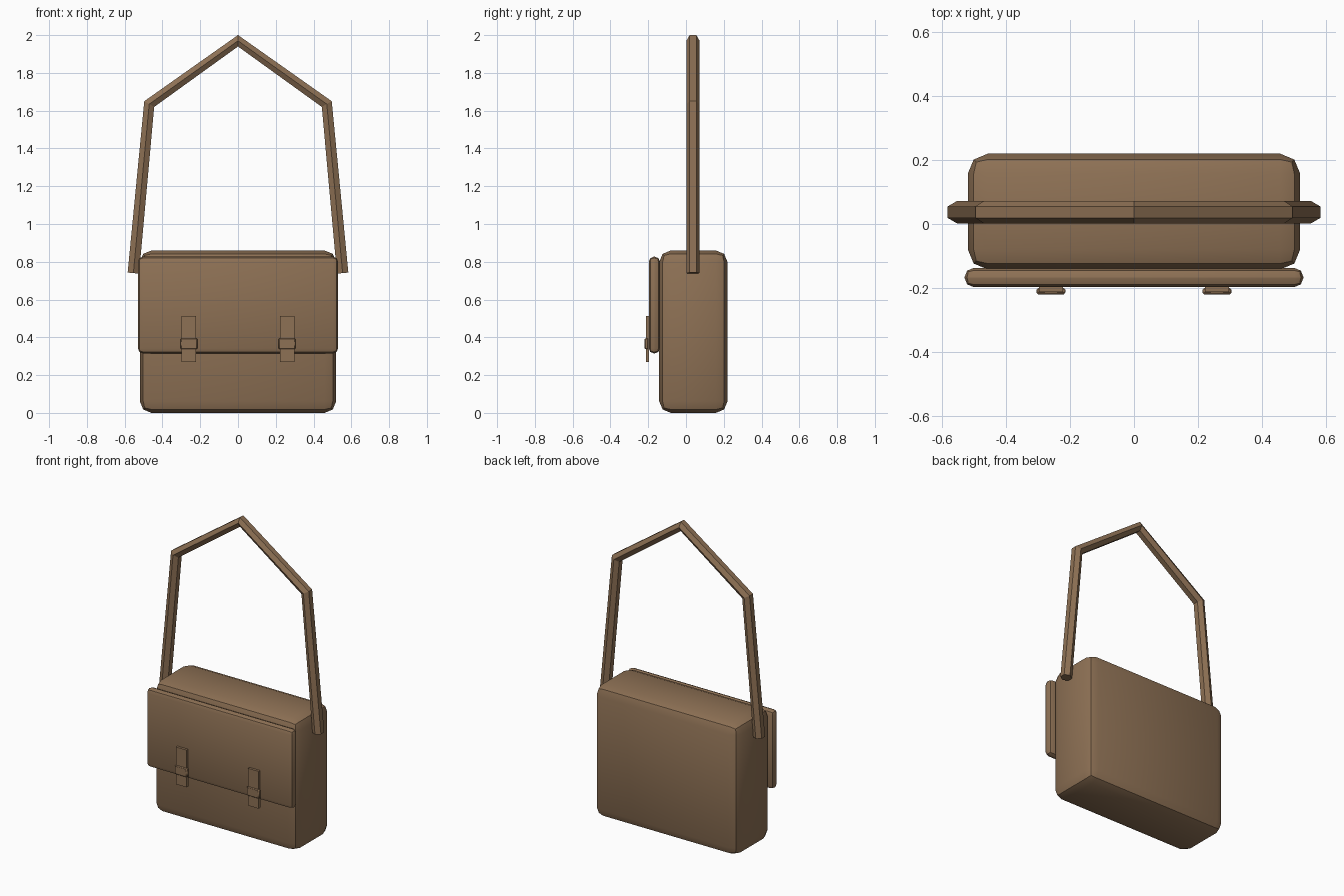
import bpy, bmesh, math
from mathutils import Vector

if "Cube" in bpy.data.objects:
    bpy.data.objects.remove(bpy.data.objects["Cube"])

brown = bpy.data.materials.new("brown leather")
brown.diffuse_color = (0.27, 0.165, 0.09, 1)
brown.use_nodes = True
brown.node_tree.nodes["Principled BSDF"].inputs["Base Color"].default_value = brown.diffuse_color


def finish(name, bm, smooth):
    bmesh.ops.recalc_face_normals(bm, faces=bm.faces)
    mesh = bpy.data.meshes.new(name)
    bm.to_mesh(mesh)
    bm.free()
    mesh.materials.append(brown)
    obj = bpy.data.objects.new(name, mesh)
    bpy.context.collection.objects.link(obj)
    if smooth:
        bpy.ops.object.select_all(action='DESELECT')
        obj.select_set(True)
        bpy.context.view_layer.objects.active = obj
        bpy.ops.object.shade_smooth_by_angle(angle=math.radians(40))
    return obj


def box(name, x, y, z, bevel=0.0, segments=2):
    """Box from (min, max) ranges with rounded edges."""
    bm = bmesh.new()
    bmesh.ops.create_cube(bm, size=1)
    for v in bm.verts:
        v.co = Vector([(a + b) / 2 + c * (b - a) for c, (a, b) in zip(v.co, (x, y, z))])
    if bevel:
        bmesh.ops.bevel(bm, geom=bm.edges[:], offset=bevel, segments=segments,
                        profile=0.5, affect='EDGES', clamp_overlap=True)
    return finish(name, bm, bevel > 0)


# Bag body and front flap
box("bag_body", (-0.52, 0.52), (-0.142, 0.22), (0, 0.86), 0.062)
box("front_flap", (-0.53, 0.53), (-0.197, -0.138), (0.315, 0.827), 0.027)

# Two closing straps with buckles
for side, label in ((-1, "left"), (1, "right")):
    cx = side * 0.26
    box(label + "_closing_strap", (cx - 0.038, cx + 0.038), (-0.213, -0.195), (0.27, 0.513))
    box(label + "_buckle", (cx - 0.045, cx + 0.045), (-0.22, -0.2), (0.337, 0.395), 0.005, 1)

# Shoulder strap: hexagonal section swept along an angular path
path = [Vector((x, 0.037, z)) for x, z in
        ((-0.554, 0.74), (-0.47, 1.635), (0, 1.97), (0.47, 1.635), (0.554, 0.74))]
bm = bmesh.new()
rings = []
for i, p in enumerate(path):
    before = (p - path[i - 1]).normalized() if i else Vector()
    after = (path[i + 1] - p).normalized() if i < len(path) - 1 else Vector()
    t = (before + after).normalized()
    normal = Vector((-t.z, 0, t.x))
    ring = []
    for k in range(6):
        a = k * math.pi / 3
        ring.append(bm.verts.new(p + 0.035 * (Vector((0, math.cos(a), 0)) + normal * math.sin(a))))
    rings.append(ring)
for r, s in zip(rings, rings[1:]):
    for k in range(6):
        n = (k + 1) % 6
        bm.faces.new((r[k], r[n], s[n], s[k]))
bm.faces.new(rings[0])
bm.faces.new(rings[-1])
finish("shoulder_strap", bm, False)
